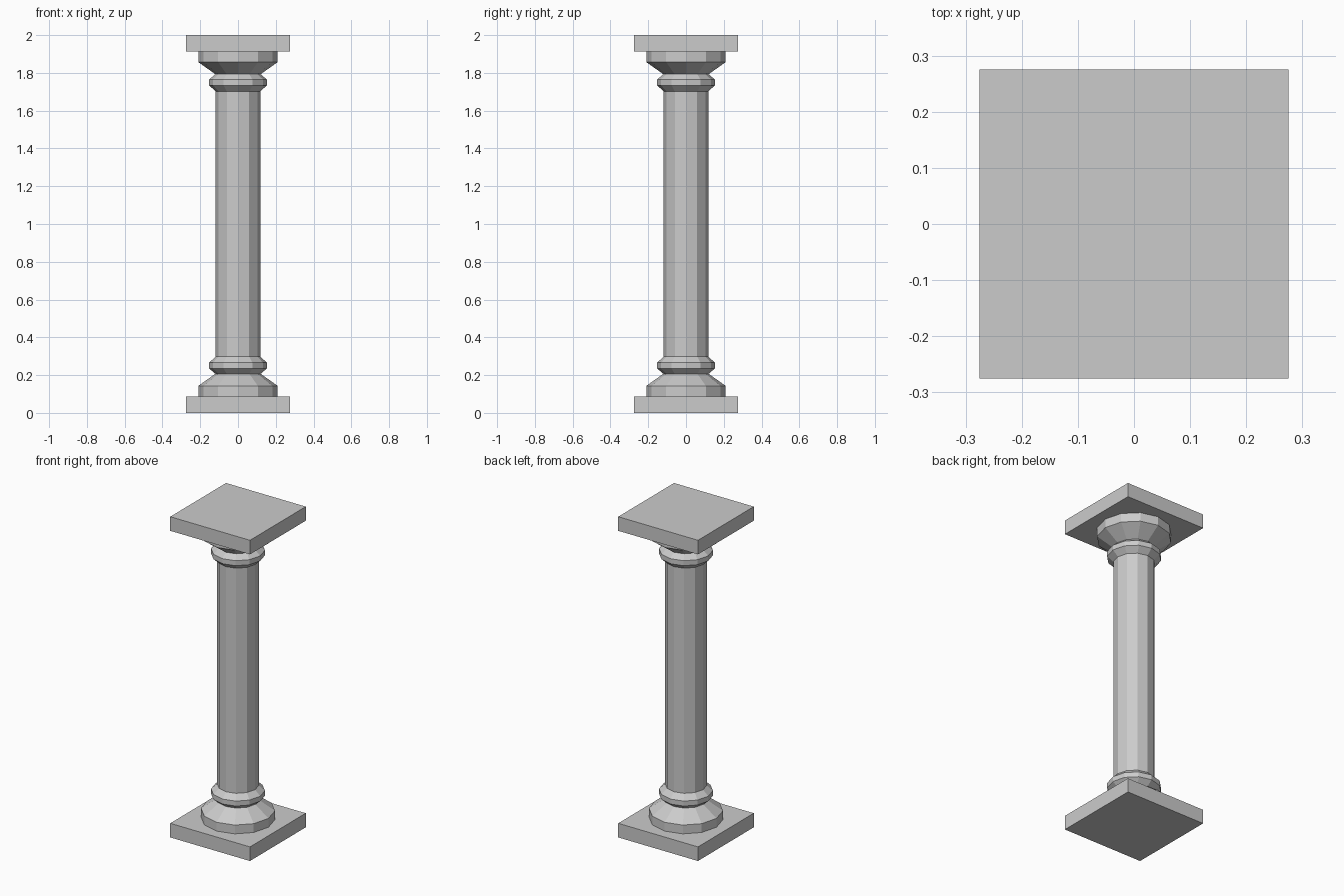
import bpy, bmesh, math

if "Cube" in bpy.data.objects:
    bpy.data.objects.remove(bpy.data.objects["Cube"])

SIDES = 12
H = 2.0


def finish(name, bm):
    mesh = bpy.data.meshes.new(name)
    bm.to_mesh(mesh)
    bm.free()
    obj = bpy.data.objects.new(name, mesh)
    bpy.context.collection.objects.link(obj)
    return obj


def lathe(name, profile):
    """Turn an upward (radius, z) profile into a 12-sided open shell."""
    bm = bmesh.new()
    rings = []
    for r, z in profile:
        rings.append([bm.verts.new((r * math.cos(math.tau * i / SIDES),
                                    r * math.sin(math.tau * i / SIDES), z))
                      for i in range(SIDES)])
    for low, high in zip(rings, rings[1:]):
        for i in range(SIDES):
            j = (i + 1) % SIDES
            bm.faces.new((low[i], low[j], high[j], high[i]))
    return finish(name, bm)


def slab(name, half, z0, z1):
    bm = bmesh.new()
    bmesh.ops.create_cube(bm, size=1)
    for v in bm.verts:
        v.co = (v.co.x * 2 * half, v.co.y * 2 * half, z1 if v.co.z > 0 else z0)
    return finish(name, bm)


def flipped(profile):
    return [(r, H - z) for r, z in reversed(profile)]


SLAB = 0.088
foot = [(0.21, SLAB), (0.21, 0.143), (0.12, 0.207)]
collar = [(0.12, 0.207), (0.153, 0.235), (0.153, 0.266), (0.118, 0.298)]

# Square end slabs
slab("base_plinth", 0.275, 0, SLAB)
slab("top_abacus", 0.275, H - SLAB, H)

# Flared foot and matching capital
lathe("base_flare", foot)
lathe("capital_flare", flipped(foot))

# Rounded collars
lathe("lower_collar", collar)
lathe("upper_collar", flipped(collar))

# Faceted shaft
lathe("shaft", [(0.118, 0.298), (0.118, H - 0.298)])
